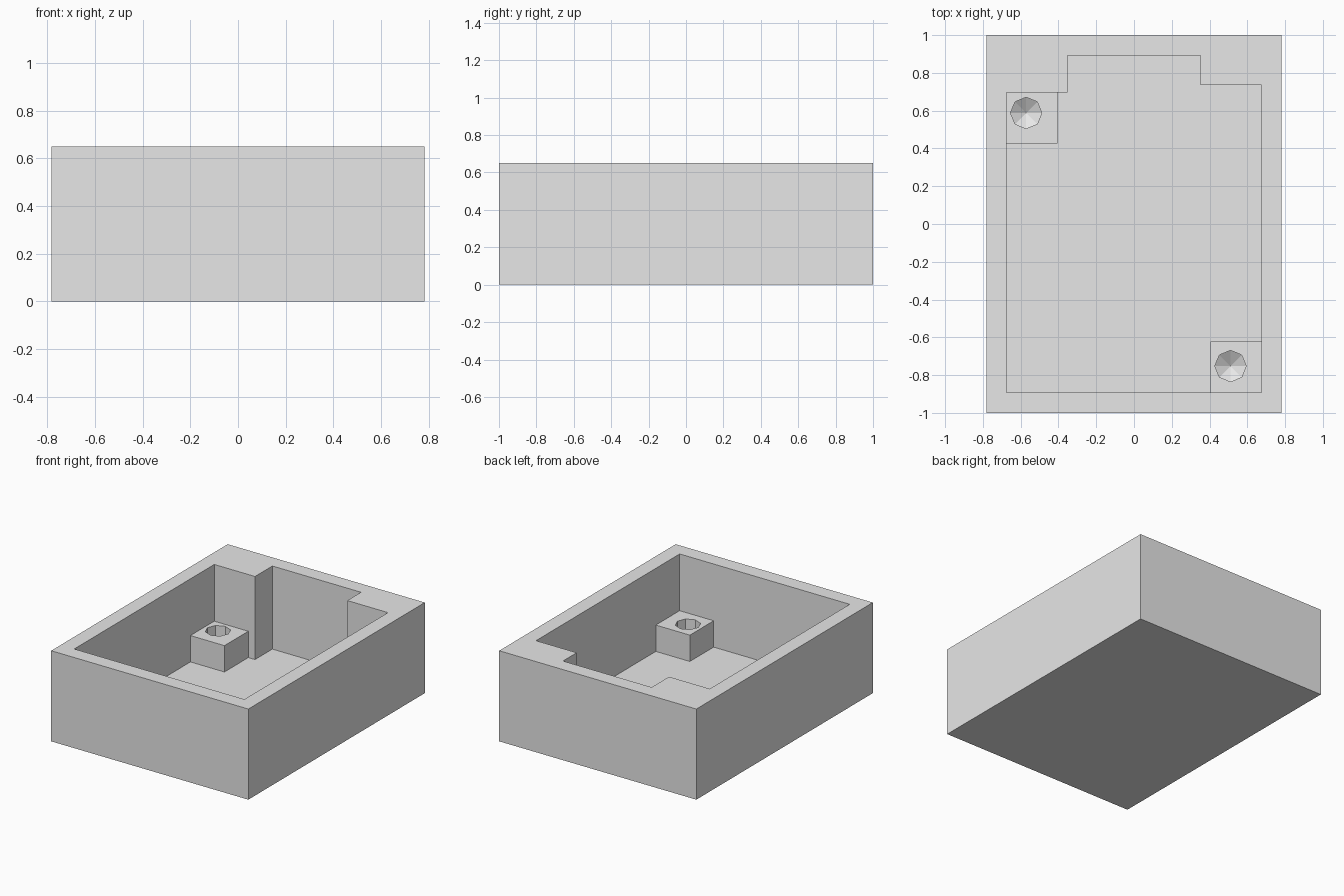
import bpy, bmesh, math

cube = bpy.data.objects.get("Cube")
if cube:
    bpy.data.objects.remove(cube, do_unlink=True)

HALF_X, HALF_Y, HEIGHT = 0.782, 1.0, 0.65
FLOOR, POST_TOP, POST = 0.054, 0.243, 0.27
IN_X, IN_Y = 0.675, 0.892
BACK_LEFT, BACK_RIGHT, NOTCH = 0.736, 0.695, 0.352

grey = bpy.data.materials.new("light_grey")
grey.use_nodes = True
grey.diffuse_color = (0.8, 0.8, 0.8, 1)
grey.node_tree.nodes["Principled BSDF"].inputs["Base Color"].default_value = (0.8, 0.8, 0.8, 1)


def make_object(name, bm):
    bmesh.ops.recalc_face_normals(bm, faces=bm.faces[:])
    mesh = bpy.data.meshes.new(name)
    bm.to_mesh(mesh)
    bm.free()
    mesh.materials.append(grey)
    obj = bpy.data.objects.new(name, mesh)
    bpy.context.collection.objects.link(obj)
    return obj


def prism(name, outline, z0, z1):
    """Extrude a flat outline from z0 to z1."""
    bm = bmesh.new()
    face = bm.faces.new([bm.verts.new((x, y, z0)) for x, y in outline])
    ext = bmesh.ops.extrude_face_region(bm, geom=[face])
    for v in ext["geom"]:
        if isinstance(v, bmesh.types.BMVert):
            v.co.z = z1
    return make_object(name, bm)


def box(name, x0, x1, y0, y1, z0, z1):
    return prism(name, [(x0, y0), (x1, y0), (x1, y1), (x0, y1)], z0, z1)


def drill_bit(name, x, y, radius, depth):
    """Eight-sided pilot hole with a shallow conical end."""
    ring = [(x + radius * math.cos(i * math.pi / 4),
             y + radius * math.sin(i * math.pi / 4)) for i in range(8)]
    shoulder = POST_TOP - depth
    bm = bmesh.new()
    top = [bm.verts.new((a, b, POST_TOP + 0.05)) for a, b in ring]
    low = [bm.verts.new((a, b, shoulder)) for a, b in ring]
    tip = bm.verts.new((x, y, shoulder - radius * 0.6))
    bm.faces.new(top)
    for i in range(8):
        j = (i + 1) % 8
        bm.faces.new((top[i], top[j], low[j], low[i]))
        bm.faces.new((low[i], low[j], tip))
    return make_object(name, bm)


def cut(target, cutter):
    """Subtract the cutter, bake the result and discard the cutter."""
    cutter.hide_render = True
    mod = target.modifiers.new("cut", "BOOLEAN")
    mod.operation = "DIFFERENCE"
    mod.solver = "EXACT"
    mod.object = cutter
    bpy.context.view_layer.objects.active = target
    bpy.ops.object.modifier_apply(modifier=mod.name)
    bpy.data.objects.remove(cutter, do_unlink=True)


# Open tray with a stepped recess in the back wall
tray = box("tray", -HALF_X, HALF_X, -HALF_Y, HALF_Y, 0, HEIGHT)
outline = [(-IN_X, -IN_Y), (IN_X, -IN_Y), (IN_X, BACK_LEFT), (NOTCH, BACK_LEFT),
           (NOTCH, IN_Y), (-NOTCH, IN_Y), (-NOTCH, BACK_RIGHT), (-IN_X, BACK_RIGHT)]
cut(tray, prism("cavity_cutter", outline, FLOOR, HEIGHT + 0.1))

# Corner screw posts, set slightly into the walls and floor
SET = 0.01
back_post = box("back_post", -IN_X - SET, -IN_X + POST,
                BACK_RIGHT - POST, BACK_RIGHT + SET, FLOOR - SET, POST_TOP)
cut(back_post, drill_bit("back_hole", -0.571, 0.588, 0.083, 0.11))

front_post = box("front_post", IN_X - POST, IN_X + SET,
                 -IN_Y - SET, -IN_Y + POST, FLOOR - SET, POST_TOP)
cut(front_post, drill_bit("front_hole", 0.511, -0.752, 0.083, 0.11))
